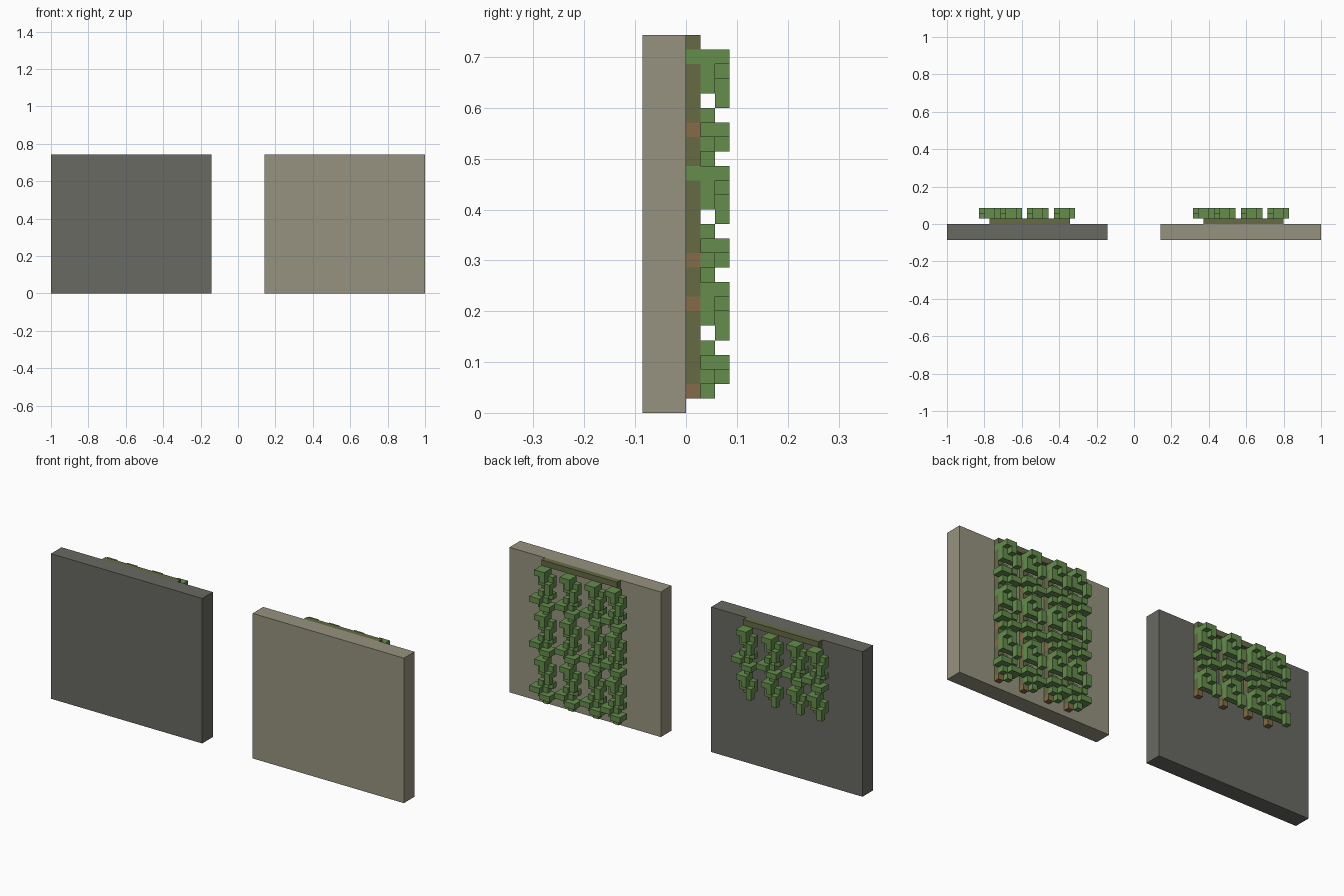
import bpy, bmesh
from mathutils import Vector

if "Cube" in bpy.data.objects:
    bpy.data.objects.remove(bpy.data.objects["Cube"])

V = 2 / 70  # block size


def material(name, rgb):
    m = bpy.data.materials.new(name)
    lin = [c / 12.92 if c <= 0.04045 else ((c + 0.055) / 1.055) ** 2.4 for c in rgb]
    m.diffuse_color = (*lin, 1)
    m.use_nodes = True
    m.node_tree.nodes["Principled BSDF"].inputs["Base Color"].default_value = m.diffuse_color
    return m


LEAF = material("leaf green", (0.395, 0.55, 0.30))
OLIVE = material("olive vine", (0.40, 0.42, 0.27))
BROWN = material("brown stem", (0.52, 0.42, 0.28))
PALE = material("pale stone", (0.59, 0.575, 0.50))
DARK = material("dark stone", (0.41, 0.415, 0.385))

# Corner loops for the six sides of a block
SIDES = {
    (1, 0, 0): [(1, 0, 0), (1, 1, 0), (1, 1, 1), (1, 0, 1)],
    (-1, 0, 0): [(0, 0, 0), (0, 0, 1), (0, 1, 1), (0, 1, 0)],
    (0, 1, 0): [(0, 1, 0), (0, 1, 1), (1, 1, 1), (1, 1, 0)],
    (0, -1, 0): [(0, 0, 0), (1, 0, 0), (1, 0, 1), (0, 0, 1)],
    (0, 0, 1): [(0, 0, 1), (1, 0, 1), (1, 1, 1), (0, 1, 1)],
    (0, 0, -1): [(0, 0, 0), (0, 1, 0), (1, 1, 0), (1, 0, 0)],
}


def make_object(name, bm, mats):
    me = bpy.data.meshes.new(name)
    bm.to_mesh(me)
    bm.free()
    for m in mats:
        me.materials.append(m)
    ob = bpy.data.objects.new(name, me)
    bpy.context.collection.objects.link(ob)


def blocks(name, cells, x0, mats):
    """Outer skin of a set of blocks; cells maps (x, y, z) to a material index."""
    bm = bmesh.new()
    for c, mi in cells.items():
        for d, loop in SIDES.items():
            if tuple(a + b for a, b in zip(c, d)) in cells:
                continue
            vs = [bm.verts.new((Vector(c) + Vector(p)) * V + Vector((x0, 0, 0))) for p in loop]
            bm.faces.new(vs).material_index = mi
    bmesh.ops.remove_doubles(bm, verts=bm.verts, dist=1e-5)
    make_object(name, bm, mats)


def wall(name, x0, mat):
    bm = bmesh.new()
    bmesh.ops.create_cube(bm, size=1)
    for v in bm.verts:
        v.co = ((v.co.x + 0.5) * 30 * V + x0, (v.co.y - 0.5) * 3 * V, (v.co.z + 0.5) * 26 * V)
    make_object(name, bm, [mat])


# Leaf clusters: (sideways, down, depth layer) from the stem
SPRIG_A = [(0, 0, 2), (1, 0, 2), (1, 0, 1), (1, 1, 1), (1, 1, 2), (0, 1, 1),
           (2, 1, 1), (2, 2, 1), (2, 2, 2), (2, 3, 2), (1, 2, 1), (0, 2, 1), (0, 0, 1)]
SPRIG_B = [(-1, 1, 2), (0, 1, 2), (0, 0, 1), (0, 1, 1), (0, 2, 1), (1, 1, 1),
           (1, 2, 1), (1, 2, 2), (2, 2, 2), (2, 2, 1), (1, 3, 1), (-1, 1, 1), (2, 0, 1)]
STEMS = (7, 12, 17, 21)


def ivy(prefix, x0, rows):
    bottom = 25 - 4 * rows
    vine = {(j, 0, 25): 0 for j in range(8, 23)}  # top runner
    leaves = {}
    for s, i in enumerate(STEMS):
        for z in range(bottom, 25):
            vine[(29 - i, 0, z)] = 1 if z in (bottom, 7, 10, 19) else 2 if z in (16, 24) else 0
        for r in range(rows):
            for dx, dz, layer in (SPRIG_B if r % 2 else SPRIG_A):
                leaves[(29 - i - dx, layer, 24 - 4 * r - dz)] = 0
    blocks(prefix + "_ivy_stems", vine, x0, [OLIVE, BROWN, LEAF])
    blocks(prefix + "_ivy_leaves", leaves, x0, [LEAF])


# Dark wall with short ivy, pale wall with long ivy
wall("dark_wall", -1, DARK)
ivy("short", -1, 3)
wall("pale_wall", 10 * V / 2, PALE)
ivy("long", 10 * V / 2, 6)
